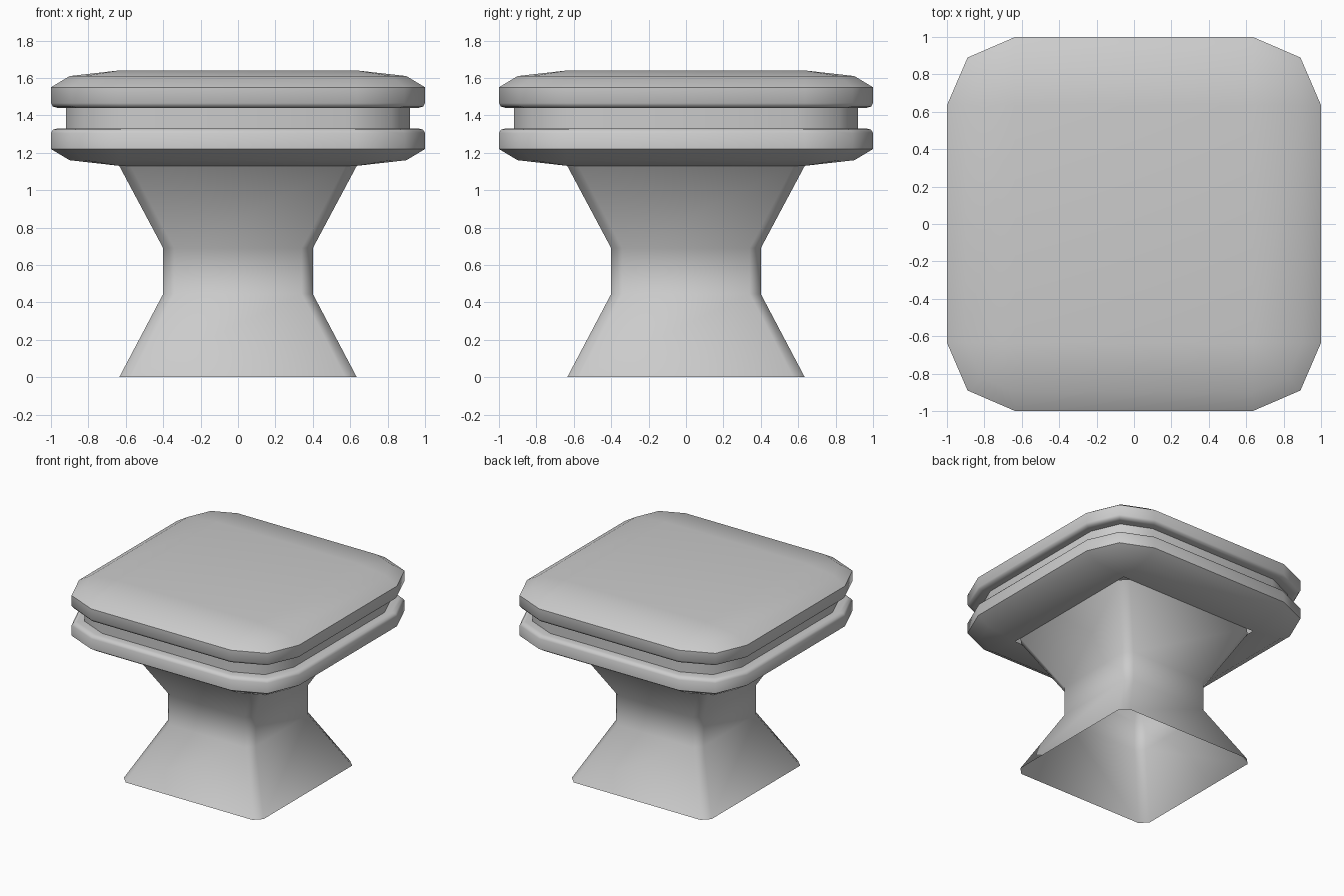
import bpy, bmesh, math

if "Cube" in bpy.data.objects:
    bpy.data.objects.remove(bpy.data.objects["Cube"])


def corner_ring(z, quarter):
    """Repeat the points of one corner four times around the z axis."""
    pts = []
    for k in range(4):
        c, s = round(math.cos(k * math.pi / 2)), round(math.sin(k * math.pi / 2))
        pts += [(x * c - y * s, x * s + y * c, z) for x, y in quarter]
    return pts


def loft(name, rings, cap_start=False):
    """Skin a stack of rings; coincident points are merged."""
    bm = bmesh.new()
    loops = [[bm.verts.new(p) for p in ring] for ring in rings]
    n = len(loops[0])
    for a, b in zip(loops, loops[1:]):
        for i in range(n):
            j = (i + 1) % n
            bm.faces.new((a[i], a[j], b[j], b[i]))
    if cap_start:
        bm.faces.new(loops[0])
    bmesh.ops.remove_doubles(bm, verts=bm.verts, dist=0.0005)
    bmesh.ops.recalc_face_normals(bm, faces=bm.faces)
    mesh = bpy.data.meshes.new(name)
    bm.to_mesh(mesh)
    bm.free()
    obj = bpy.data.objects.new(name, mesh)
    bpy.context.collection.objects.link(obj)
    bpy.ops.object.select_all(action='DESELECT')
    obj.select_set(True)
    bpy.context.view_layer.objects.active = obj
    bpy.ops.object.shade_smooth_by_angle(angle=math.radians(50))
    return obj


def pad_ring(side, corner, flat, z):
    return corner_ring(z, [(side, flat), (corner, corner), (flat, side)])


# Cushion-shaped head: half profile (side, corner, flat, z), mirrored about its middle
MID = 1.385
half = [
    (0.635, 0.635, 0.635, 1.64),
    (0.90, 0.82, 0.635, 1.61),
    (1.00, 0.89, 0.635, 1.55),
    (1.00, 0.89, 0.635, 1.465),
    (0.99, 0.88, 0.63, 1.447),
    (0.965, 0.86, 0.615, 1.44),
    (0.92, 0.82, 0.59, 1.44),
]
lower = [(s, c, f, 2 * MID - z) for s, c, f, z in reversed(half)]
loft("knob_head", [pad_ring(*p) for p in half + lower], cap_start=True)

# Waisted square stem with chamfered corners, open at both ends
CH = 0.06
stem = [(0.635, 0.0), (0.40, 0.445), (0.40, 0.69), (0.635, 1.13)]
loft("stem", [corner_ring(z, [(r, r - CH), (r - CH, r)]) for r, z in stem])
